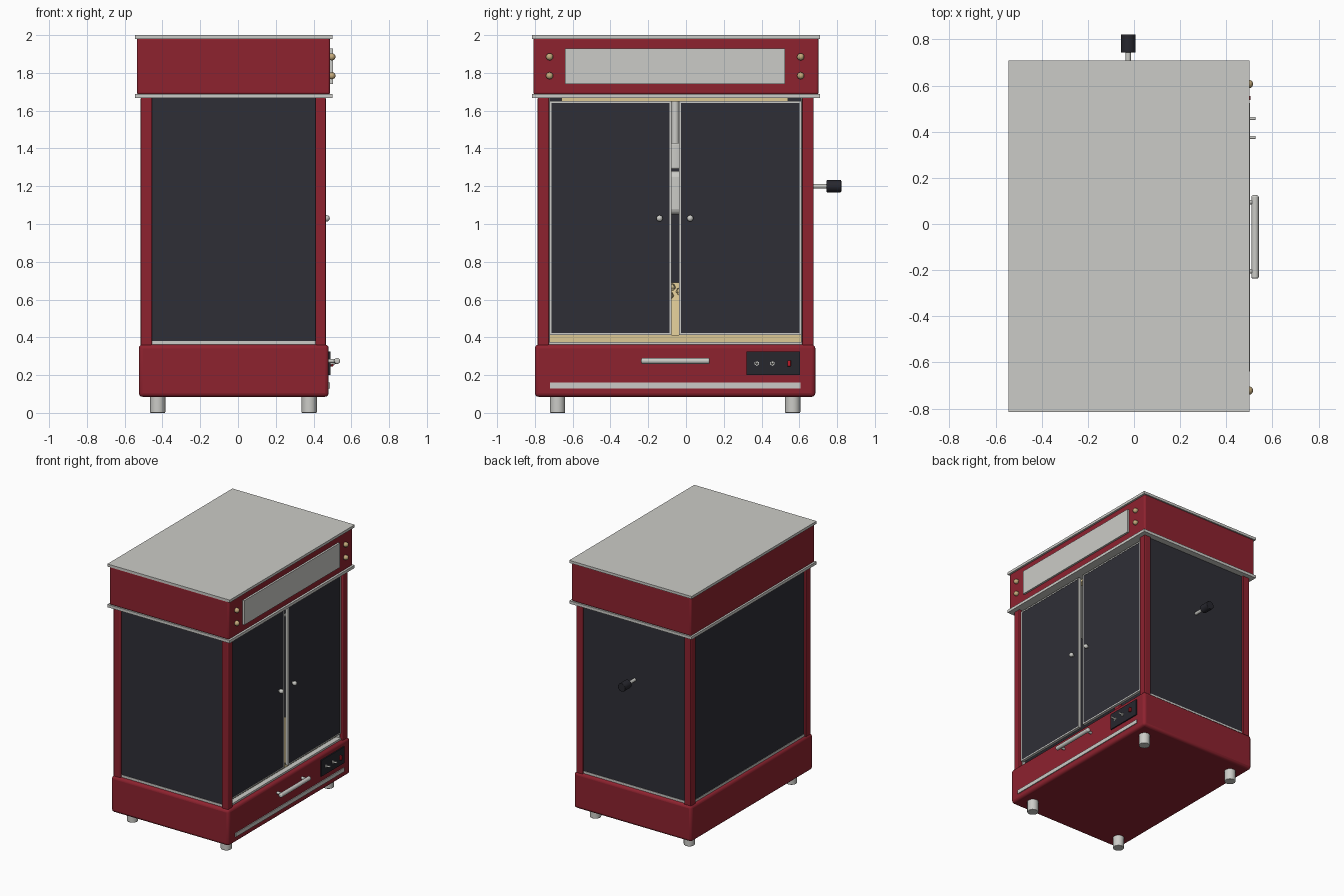
import bpy
import math
import random
from mathutils import Vector

cube = bpy.data.objects.get("Cube")
if cube:
    bpy.data.objects.remove(cube)


def material(name, r, g, b):
    m = bpy.data.materials.new(name)
    m.use_nodes = True
    m.diffuse_color = (r, g, b, 1)
    m.node_tree.nodes["Principled BSDF"].inputs["Base Color"].default_value = (r, g, b, 1)
    return m


RED = material("dark red paint", 0.27, 0.016, 0.028)
DARK = material("dark glass", 0.028, 0.028, 0.037)
STEEL = material("light steel", 0.6, 0.6, 0.57)
BRASS = material("brass", 0.55, 0.4, 0.2)
CREAM = material("cream", 0.72, 0.58, 0.3)
BLACK = material("black plastic", 0.02, 0.02, 0.027)
SIGNAL = material("red switch", 0.5, 0.01, 0.02)


def finish(name, mat, bevel=0, segments=3):
    ob = bpy.context.object
    ob.name = name
    ob.data.materials.append(mat)
    if bevel:
        mod = ob.modifiers.new("rounded edges", "BEVEL")
        mod.width = bevel
        mod.segments = segments
        mod.limit_method = "ANGLE"
    bpy.ops.object.shade_smooth_by_angle(angle=math.radians(35))
    return ob


def box(name, mat, x, y, z, bevel=0):
    """Box given by its (low, high) range on each axis."""
    bpy.ops.mesh.primitive_cube_add(size=1, location=[sum(r) / 2 for r in (x, y, z)])
    bpy.context.object.scale = [r[1] - r[0] for r in (x, y, z)]
    bpy.ops.object.transform_apply(location=False, rotation=False, scale=True)
    return finish(name, mat, bevel)


def rod(name, mat, start, end, radius, bevel=0, sides=24):
    a, b = Vector(start), Vector(end)
    bpy.ops.mesh.primitive_cylinder_add(vertices=sides, radius=radius, depth=(b - a).length,
                                        location=(a + b) / 2)
    bpy.context.object.rotation_euler = (b - a).to_track_quat("Z", "Y").to_euler()
    return finish(name, mat, bevel)


def ball(name, mat, centre, radius, segments=16):
    bpy.ops.mesh.primitive_uv_sphere_add(segments=segments, ring_count=segments // 2,
                                         radius=radius, location=centre)
    return finish(name, mat)


# Base and feet
box("base", RED, (-0.525, 0.48), (-0.8, 0.685), (0.085, 0.362), 0.02)
for x in (-0.425, 0.377):
    for y in (-0.68, 0.565):
        rod("foot", STEEL, (x, y, 0), (x, y, 0.1), 0.04, 0.004)

# Top box between two steel trays
box("top_box", RED, (-0.535, 0.488), (-0.808, 0.702), (1.685, 1.985), 0.012)
for z in (1.666, 1.98):
    box("steel_tray", STEEL, (-0.545, 0.5), (-0.815, 0.71), (z, z + 0.022 if z < 1.9 else 2.0))

# Corner posts
for x in ((-0.515, -0.455), (0.41, 0.465)):
    for y in ((-0.785, -0.725), (0.615, 0.675)):
        box("corner_post", RED, x, y, (0.355, 1.67), 0.006)

# Closed sides, each with a steel sill
for name, y in (("front_panel", -0.77), ("rear_panel", 0.65)):
    box(name, DARK, (-0.46, 0.415), (y, y + 0.012), (0.375, 1.67))
    box(name + "_sill", STEEL, (-0.46, 0.415), (y - 0.003, y + 0.015), (0.36, 0.38))
box("left_hand_panel", DARK, (-0.502, -0.49), (-0.73, 0.62), (0.375, 1.67))
box("panel_sill", STEEL, (-0.505, -0.487), (-0.73, 0.62), (0.36, 0.38))

# Cabinet floor and door surround
box("cabinet_floor", STEEL, (-0.49, 0.45), (-0.76, 0.65), (0.355, 0.376))
box("crumb_tray", CREAM, (-0.47, 0.41), (-0.72, 0.61), (0.375, 0.412))
box("ceiling_lamp", CREAM, (0.36, 0.4), (-0.66, 0.54), (1.648, 1.668))
for y in (-0.728, 0.61):
    box("door_jamb", STEEL, (0.41, 0.44), (y, y + 0.008), (0.376, 1.668))


# Doors with thin steel frames and round pulls
def door(side, y0, y1, knob_y):
    z0, z1, w, x = 0.412, 1.65, 0.01, (0.43, 0.452)
    box(side + "_door_glass", DARK, (0.436, 0.45), (y0 + w, y1 - w), (z0 + w, z1 - w))
    for y in (y0, y1 - w):
        box(side + "_door_stile", STEEL, x, (y, y + w), (z0, z1))
    for z in (z0, z1 - w):
        box(side + "_door_rail", STEEL, x, (y0, y1), (z, z + w))
    rod(side + "_pull_stem", STEEL, (0.445, knob_y, 1.03), (0.47, knob_y, 1.03), 0.009)
    ball(side + "_door_pull", STEEL, (0.469, knob_y, 1.03), 0.017)


door("near", -0.722, -0.078, -0.14)
door("far", -0.036, 0.612, 0.022)

# Kettle hanging inside, with its crank through the rear panel
kx, ky = -0.025, -0.057
rod("kettle", STEEL, (kx, ky, 1.05), (kx, ky, 1.28), 0.22, 0.03)
rod("kettle_lid", STEEL, (kx, ky, 1.29), (kx, ky, 1.43), 0.09, 0.01)
rod("kettle_hanger", STEEL, (kx, ky, 1.42), (kx, ky, 1.67), 0.02)
rod("crank_shaft", STEEL, (kx, 0.1, 1.2), (kx, 0.76, 1.2), 0.012)
rod("crank_grip", BLACK, (kx, 0.743, 1.2), (kx, 0.822, 1.2), 0.032, 0.004)

# Heap of popcorn on the tray
random.seed(4)
bpy.ops.mesh.primitive_cone_add(vertices=24, radius1=0.36, radius2=0.05, depth=0.28,
                                location=(kx, ky, 0.55))
finish("popcorn_heap", CREAM)
for i in range(40):
    t, a = random.random(), random.uniform(0, math.tau)
    r = 0.36 - 0.31 * t
    ball("popcorn", CREAM, (kx + r * math.cos(a), ky + r * math.sin(a), 0.42 + 0.27 * t), 0.026, 8)

# Sign plate with brass studs
box("sign_plate", STEEL, (0.485, 0.503), (-0.64, 0.525), (1.742, 1.93))
for y in (-0.722, 0.607):
    for z in (1.785, 1.885):
        rod("stud_washer", BRASS, (0.485, y, z), (0.494, y, z), 0.018)
        ball("brass_stud", BRASS, (0.497, y, z), 0.019)

# Drawer handle, trim strip and switch panel on the base
rod("drawer_handle", STEEL, (0.525, -0.237, 0.275), (0.525, 0.125, 0.275), 0.016, 0.008)
for y in (-0.205, 0.095):
    rod("handle_stand", STEEL, (0.475, y, 0.275), (0.525, y, 0.275), 0.01)
box("trim_strip", STEEL, (0.475, 0.486), (-0.72, 0.605), (0.13, 0.16))
box("switch_panel", BLACK, (0.475, 0.489), (0.32, 0.604), (0.2, 0.325))
for y in (0.375, 0.457):
    rod("toggle_nut", STEEL, (0.485, y, 0.262), (0.496, y, 0.262), 0.013, sides=6)
    rod("toggle_lever", STEEL, (0.49, y, 0.262), (0.527, y, 0.266), 0.007, 0.003)
box("rocker_switch", SIGNAL, (0.485, 0.505), (0.537, 0.555), (0.246, 0.278), 0.003)
